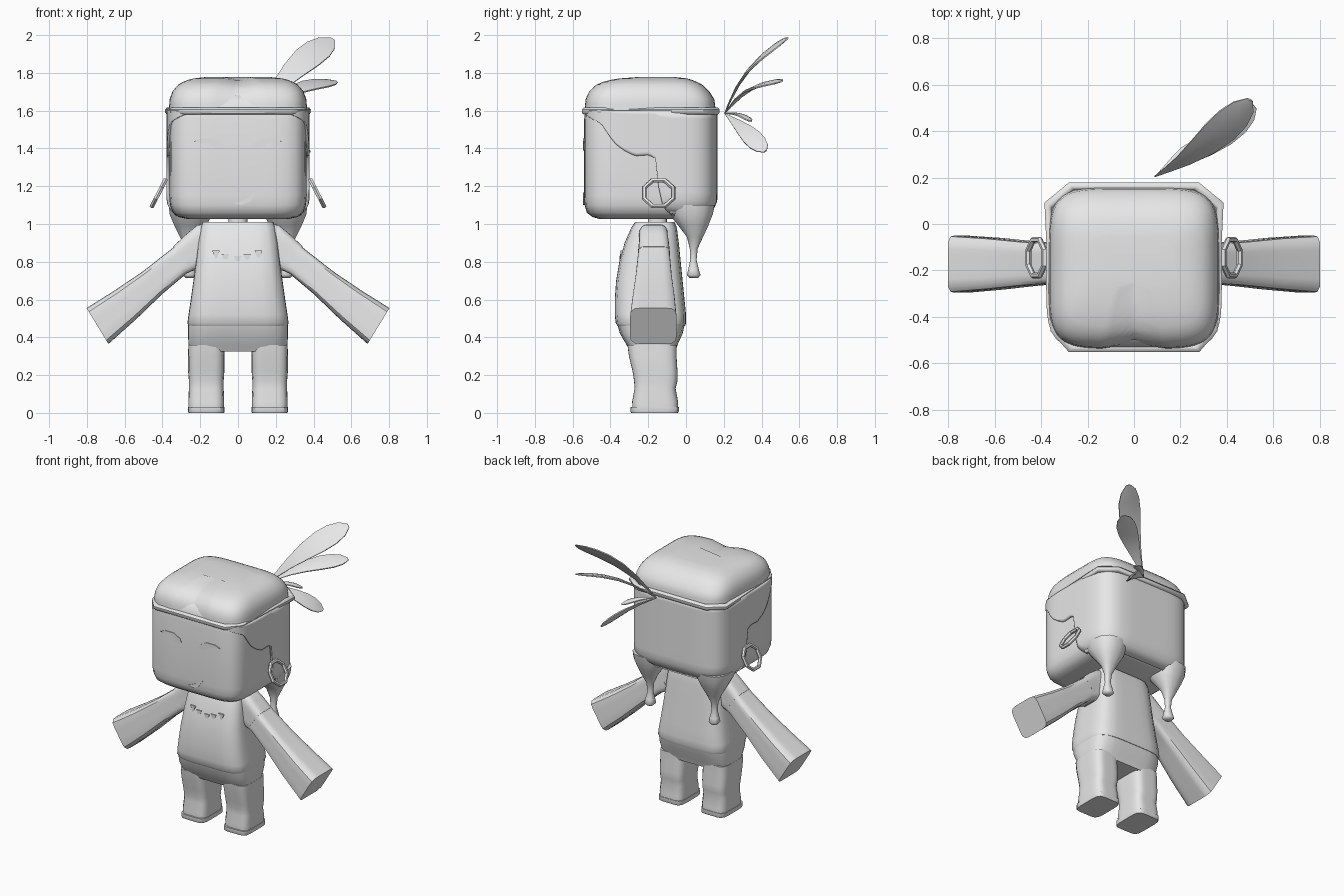
import bpy, bmesh, math
from mathutils import Vector

if "Cube" in bpy.data.objects:
    bpy.data.objects.remove(bpy.data.objects["Cube"])

clay = bpy.data.materials.new("plain_grey")
clay.diffuse_color = (0.8, 0.8, 0.8, 1)
clay.use_nodes = True
clay.node_tree.nodes["Principled BSDF"].inputs["Base Color"].default_value = clay.diffuse_color


def finish(name, bm, angle=40):
    bmesh.ops.recalc_face_normals(bm, faces=bm.faces)
    me = bpy.data.meshes.new(name)
    bm.to_mesh(me)
    bm.free()
    ob = bpy.data.objects.new(name, me)
    bpy.context.collection.objects.link(ob)
    return dress(ob, angle)


def dress(ob, angle=40):
    ob.data.materials.append(clay)
    bpy.ops.object.select_all(action='DESELECT')
    ob.select_set(True)
    bpy.context.view_layer.objects.active = ob
    bpy.ops.object.shade_smooth_by_angle(angle=math.radians(angle))
    return ob


def unit(k, count, n):
    """Point k of a rounded square (superellipse) with exponent n."""
    a = 2 * math.pi * (k + 0.5) / count
    c, s = math.cos(a), math.sin(a)
    r = (abs(c) ** n + abs(s) ** n) ** (-1 / n)
    return c * r, s * r


def skin(name, rows, caps=(True, True), angle=40):
    bm = bmesh.new()
    vs = [[bm.verts.new(p) for p in row] for row in rows]
    m = len(vs[0])
    for a, b in zip(vs, vs[1:]):
        for k in range(m):
            bm.faces.new((a[k], a[(k + 1) % m], b[(k + 1) % m], b[k]))
    if caps[0]:
        bm.faces.new(vs[0][::-1])
    if caps[1]:
        bm.faces.new(vs[-1])
    return finish(name, bm, angle)


def loft(name, rings, n=5, count=32, angle=40):
    """Rings are (centre, u vector, v vector)."""
    us = [unit(k, count, n) for k in range(count)]
    return skin(name, [[c + u * a + v * b for a, b in us] for c, u, v in rings], angle=angle)


def level(z, hx, y0, y1, cx=0):
    return (Vector((cx, (y0 + y1) / 2, z)), Vector((hx, 0, 0)), Vector((0, (y1 - y0) / 2, 0)))


def interp(x, table):
    """Linear lookup of a row of values."""
    if x <= table[0][0]:
        return table[0][1:]
    for p, q in zip(table, table[1:]):
        if x <= q[0]:
            t = (x - p[0]) / (q[0] - p[0])
            return tuple(a + (b - a) * t for a, b in zip(p[1:], q[1:]))
    return table[-1][1:]


def plate(name, pts, y, depth=0.009):
    bm = bmesh.new()
    f = bm.faces.new([bm.verts.new((x, y, z)) for x, z in pts])
    r = bmesh.ops.extrude_face_region(bm, geom=[f])
    for v in r["geom"]:
        if isinstance(v, bmesh.types.BMVert):
            v.co.y += depth
    return finish(name, bm)


# Head, neck, torso
loft("head", [level(*r) for r in (
    (1.027, .27, -.46, .07), (1.037, .315, -.495, .10), (1.06, .345, -.525, .125),
    (1.10, .36, -.537, .137), (1.15, .364, -.54, .14), (1.55, .362, -.54, .14),
    (1.62, .355, -.53, .13), (1.66, .34, -.515, .11), (1.69, .31, -.48, .08),
    (1.70, .25, -.42, .02))], n=6, count=64, angle=60)
loft("neck", [level(.98, .05, -.20, -.10), level(1.05, .05, -.20, -.10)], n=3, count=16)
loft("torso", [level(*r) for r in (
    (.46, .262, -.362, -.005), (.475, .268, -.372, 0), (.52, .262, -.377, 0),
    (.60, .25, -.377, -.008), (.70, .236, -.37, -.018), (.80, .222, -.353, -.028),
    (.90, .21, -.325, -.038), (.98, .197, -.29, -.048), (1.01, .188, -.27, -.06))], angle=50)
loft("shorts", [level(*r) for r in (
    (.325, .255, -.295, -.055), (.36, .262, -.315, -.045), (.42, .265, -.35, -.018),
    (.48, .263, -.366, -.004))], angle=50)

for side, s in (("left", -1), ("right", 1)):
    # Legs with a slight knee and a flat sole
    loft(side + "_leg", [level(*r, cx=s * .168) for r in (
        (.02, .094, -.283, -.042), (.06, .095, -.285, -.042), (.13, .092, -.272, -.055),
        (.17, .092, -.275, -.045), (.22, .096, -.283, -.045), (.30, .096, -.302, -.05),
        (.36, .095, -.31, -.05))], angle=50)
    loft(side + "_sole", [level(*r, cx=s * .168) for r in (
        (0, .094, -.29, -.042), (.008, .097, -.294, -.038), (.032, .097, -.294, -.038))], n=6)

    # Arms: each section runs from an upper to a lower point
    def sections(rows):
        out = []
        for xu, zu, xl, zl, y0, y1 in rows:
            a, b = Vector((s * xu, 0, zu)), Vector((s * xl, 0, zl))
            c = (a + b) / 2 + Vector((0, (y0 + y1) / 2, 0))
            out.append((c, (a - b) / 2, Vector((0, (y1 - y0) / 2, 0))))
        return out
    loft(side + "_sleeve", sections((
        (.17, 1.0, .15, .74, -.245, -.095), (.215, .995, .19, .745, -.25, -.095),
        (.27, .95, .22, .75, -.25, -.09), (.342, .882, .252, .757, -.255, -.085))))
    loft(side + "_arm", sections((
        (.29, .92, .20, .77, -.248, -.09), (.36, .862, .272, .738, -.255, -.085),
        (.50, .752, .40, .63, -.267, -.075), (.65, .65, .54, .495, -.283, -.06),
        (.802, .555, .686, .365, -.296, -.05))), n=7)

    # Hanging hair drips behind the shoulders
    loft(side + "_hair_drip", [level(*r) for r in (
        (.715, .022, .02, .065, s * .255), (.73, .036, .005, .077, s * .255),
        (.76, .03, .012, .068, s * .255), (.81, .019, .022, .056, s * .255),
        (.87, .025, .02, .062, s * .255), (.93, .052, .005, .09, s * .255),
        (.99, .085, -.04, .118, s * .252), (1.05, .112, -.09, .142, s * .25),
        (1.10, .118, -.115, .152, s * .25))], n=2.6, count=16, angle=70)

    # Eight-sided hoop earrings, leaning outward
    bpy.ops.mesh.primitive_torus_add(major_segments=8, minor_segments=6,
                                     major_radius=.083, minor_radius=.013)
    hoop = bpy.context.object
    hoop.name = side + "_earring"
    hoop.rotation_mode = 'ZYX'
    hoop.rotation_euler = (0, math.radians(90 - s * 27), math.pi / 8)
    hoop.location = (s * .42, -.145, 1.163)
    dress(hoop, 30)

    # Eyes
    plate(side + "_eye", [(s * x, z) for x, z in (
        (.235, 1.436), (.20, 1.452), (.13, 1.452), (.08, 1.425), (.068, 1.40), (.09, 1.388),
        (.12, 1.395), (.155, 1.425))], -.544)

# Smile and necklace teeth
plate("smile", [(-.02, 1.108), (.02, 1.10), (.065, 1.118), (.10, 1.168), (.08, 1.165),
                (.05, 1.138), (.01, 1.12)], -.544)
for i, (x, z) in enumerate(((-.115, .83), (-.065, .81), (0, .80), (.05, .81), (.11, .83))):
    plate("necklace_tooth_%d" % i, [(x - .022, z + .03), (x + .018, z + .03), (x, z - .025)],
          -.352 + abs(x) * .05)

# Hair above the band, parted into a peak over the forehead
COLS = 112
DOME = ((1.58, .368, -.54, .16), (1.66, .362, -.532, .15), (1.70, .348, -.515, .125),
        (1.735, .32, -.48, .09), (1.757, .285, -.43, .05), (1.77, .24, -.36, .01),
        (1.777, .18, -.27, -.05))
rows = [[] for _ in range(13)]
for k in range(COLS):
    u, v = unit(k, COLS, 5)
    gap = max(0, 1 - abs(u * .368) / .14) if v < -.8 else 0
    low = 1.585 + .115 * gap
    for i, row in enumerate(rows):
        z = low + (1.777 - low) * math.sin(i / 12 * math.pi / 2)
        hx, y0, y1 = interp(z, DOME)
        x = u * hx
        row.append((x, (y0 + y1) / 2 + v * (y1 - y0) / 2 + .02 * gap,
                    z - .012 * gap))
skin("hair_top", rows, (False, True), 60)

# Hair below the band: the lower edge follows a swept line on the sides
EDGE = ((-.53, 1.585), (-.50, 1.56), (-.45, 1.535), (-.38, 1.43), (-.33, 1.39), (-.27, 1.36),
        (-.20, 1.365), (-.155, 1.345), (-.145, 1.20), (-.12, 1.09), (-.06, 1.05), (.1, 1.035))
rows = [[] for _ in range(14)]
for k in range(COLS):
    u, v = unit(k, COLS, 5)
    low, = interp(-.192 + v * .35, EDGE)
    for i, row in enumerate(rows):
        z = 1.60 + (low - 1.60) * i / 13
        inset = .065 * (max(0, 1.13 - z) / .095) ** 2
        row.append((u * (.37 - inset), -.192 + v * (.35 - inset), z))
hair = skin("hair_sides", rows, (False, False), 60)
mod = hair.modifiers.new("thickness", 'SOLIDIFY')
mod.thickness, mod.offset = .016, 0

# Headband with cut corners
half = ((.27, -.535), (.345, -.45), (.37, .08), (.27, .162))
path = list(half) + [(-x, y) for x, y in reversed(half)]
rows = []
for a in range(8):
    ang = 2 * math.pi * (a + .5) / 8
    grow, dz = .017 * math.cos(ang), .02 * math.sin(ang)
    rows.append([(x * (1 + grow / .37), -.187 + (y + .187) * (1 + grow / .35), 1.598 + dz)
                 for x, y in path])
skin("headband", rows + [rows[0]], (False, False), 50)

# Feathers fanning from the back of the band: tip, width direction, half width, bow
ROOT = Vector((.09, .205, 1.585))
LEAF = ((0, .04), (.12, .2), (.3, .48), (.5, .8), (.68, 1), (.82, .97), (.93, .7), (1, .2))
for name, tip, wide, w, bow in (
        ("tall_feather", (.50, .535, 1.98), (.6, -.5, -.6), .085, .05),
        ("middle_feather", (.52, .505, 1.755), (.55, -.6, -.25), .07, .045),
        ("small_feather", (.27, .345, 1.545), (.6, -.6, 0), .03, .015),
        ("low_feather", (.38, .42, 1.385), (-.4, .6, .6), .055, .02)):
    axis = Vector(tip) - ROOT
    wide = Vector(wide)
    wide = (wide - axis * wide.dot(axis) / axis.length_squared).normalized()
    up = axis.cross(wide).normalized()
    if up.z < 0:
        up = -up
    loft(name, [(ROOT + axis * t + up * bow * math.sin(math.pi * t), wide * w * k,
                 up * (.003 + .007 * k)) for t, k in LEAF], n=2, count=8, angle=50)
